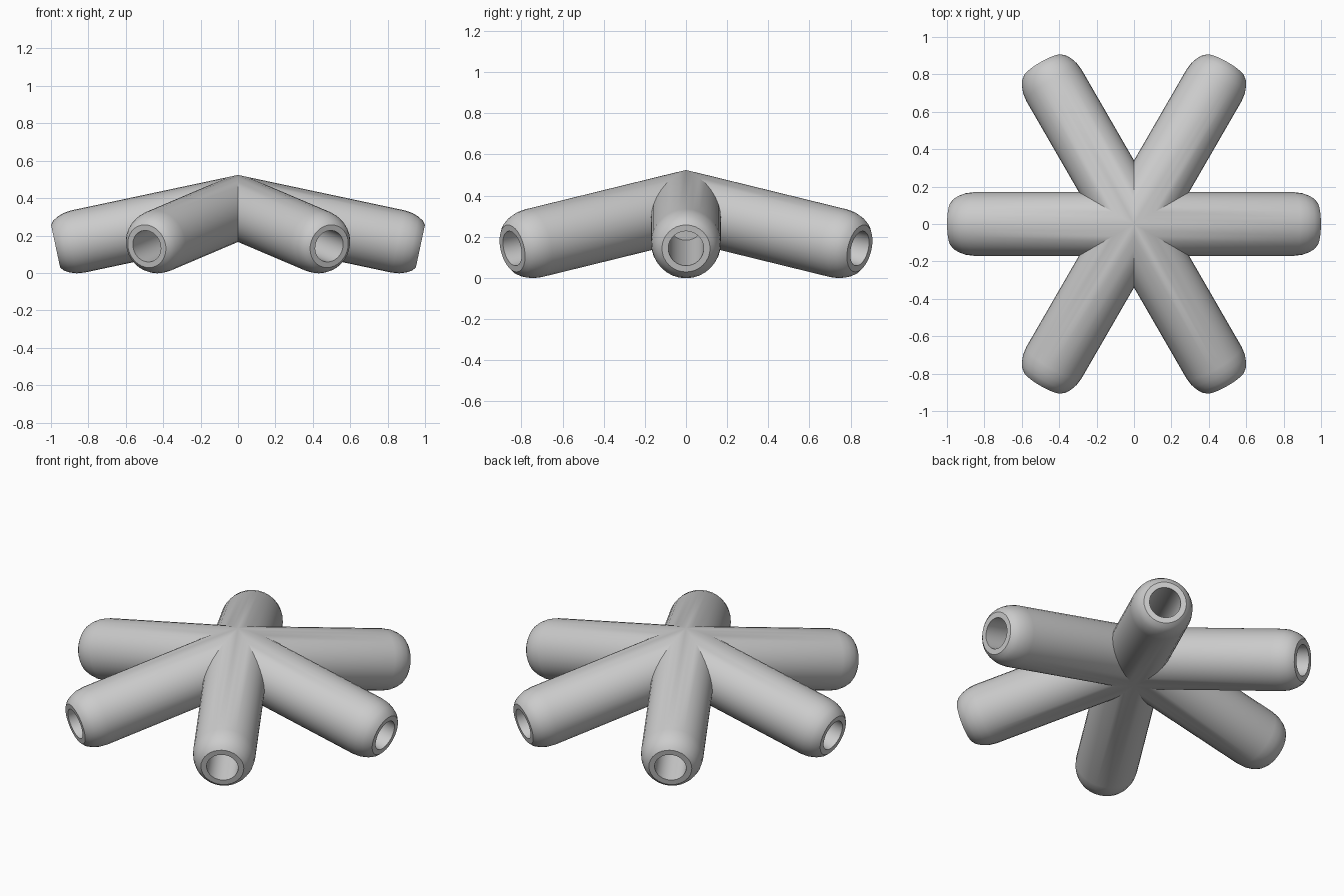
import bpy
import bmesh
from math import radians, sin, cos
from mathutils import Matrix, Vector

ARMS = 6
TILT = radians(12)
HUB_Z = 0.35
SEGMENTS = 32

if "Cube" in bpy.data.objects:
    bpy.data.objects.remove(bpy.data.objects["Cube"])

# Plain grey material
grey = bpy.data.materials.new("light grey")
grey.use_nodes = True
colour = (0.6, 0.6, 0.6, 1)
grey.diffuse_color = colour
grey.node_tree.nodes["Principled BSDF"].inputs["Base Color"].default_value = colour

# Arm outline as (distance along axis, radius): tube, rounded tip, rim, blind bore
PROFILE = [(-0.2, 0.17), (0.875, 0.17), (0.918, 0.165), (0.955, 0.152),
           (0.98, 0.137), (0.997, 0.117), (0.997, 0.086), (0.4, 0.086), (0.4, 0)]


def add_arm(bm, turn):
    """Lathe one arm, tilt it down, trim it to its wedge of the hub, turn it."""
    verts = [bm.verts.new((s, 0, r)) for s, r in PROFILE]
    edges = [bm.edges.new(pair) for pair in zip(verts, verts[1:])]
    bmesh.ops.spin(bm, geom=verts + edges, cent=(0, 0, 0), axis=(1, 0, 0),
                   angle=radians(360), steps=SEGMENTS, use_merge=True)
    bmesh.ops.remove_doubles(bm, verts=bm.verts, dist=0.0001)
    bm.transform(Matrix.Rotation(TILT, 4, 'Y'))
    half = radians(180 / ARMS)
    for side in (1, -1):
        bmesh.ops.bisect_plane(bm, geom=bm.verts[:] + bm.edges[:] + bm.faces[:],
                               dist=0.00001, plane_co=(0, 0, 0),
                               plane_no=Vector((-sin(half), side * cos(half), 0)),
                               clear_outer=True)
    bm.transform(Matrix.Translation((0, 0, HUB_Z)) @ Matrix.Rotation(turn, 4, 'Z'))


# Join the arms into one connector, welding the seams at the hub
mesh = bpy.data.meshes.new("six_arm_connector")
whole = bmesh.new()
for k in range(ARMS):
    arm = bmesh.new()
    add_arm(arm, radians(360 / ARMS * k))
    part = bpy.data.meshes.new("arm")
    arm.to_mesh(part)
    arm.free()
    whole.from_mesh(part)
    bpy.data.meshes.remove(part)
bmesh.ops.remove_doubles(whole, verts=whole.verts, dist=0.0005)
bmesh.ops.recalc_face_normals(whole, faces=whole.faces)
whole.to_mesh(mesh)
whole.free()
mesh.materials.append(grey)

connector = bpy.data.objects.new("six_arm_connector", mesh)
bpy.context.collection.objects.link(connector)
bpy.ops.object.select_all(action='DESELECT')
connector.select_set(True)
bpy.context.view_layer.objects.active = connector
bpy.ops.object.shade_smooth_by_angle(angle=radians(30))
